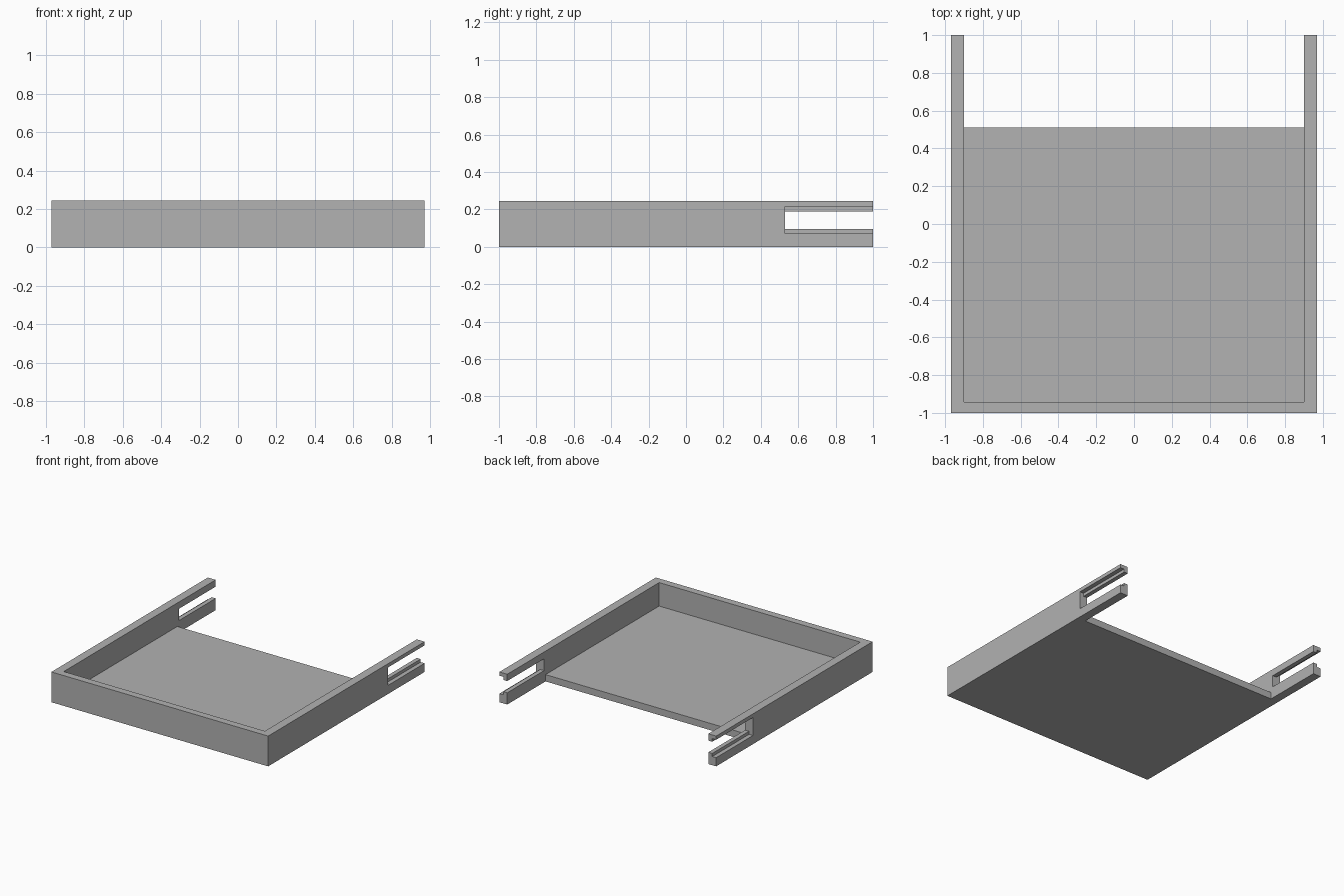
import bpy
import bmesh
from mathutils import Vector

default = bpy.data.objects.get("Cube")
if default:
    bpy.data.objects.remove(default, do_unlink=True)

# Overall sizes
HALF_X, HALF_Y, HEIGHT = 0.97, 1.0, 0.245
INNER_X, INNER_FRONT = 0.90, -0.942
FLOOR_TOP, FLOOR_BACK = 0.055, 0.51
SLOT_START, LEDGE_X = 0.53, 0.935
OVER = 0.1  # how far cutters reach beyond the body

grey = bpy.data.materials.new("mid_grey")
grey.use_nodes = True
colour = (0.445, 0.445, 0.445, 1)
grey.diffuse_color = colour
grey.node_tree.nodes["Principled BSDF"].inputs["Base Color"].default_value = colour


def prism(name, points, sweep):
    """Extrude a closed 3D outline along a vector."""
    bm = bmesh.new()
    face = bm.faces.new([bm.verts.new(p) for p in points])
    out = bmesh.ops.extrude_face_region(bm, geom=[face])
    moved = [v for v in out["geom"] if isinstance(v, bmesh.types.BMVert)]
    bmesh.ops.translate(bm, verts=moved, vec=Vector(sweep))
    bmesh.ops.recalc_face_normals(bm, faces=bm.faces)
    mesh = bpy.data.meshes.new(name)
    bm.to_mesh(mesh)
    bm.free()
    mesh.materials.append(grey)
    obj = bpy.data.objects.new(name, mesh)
    bpy.context.collection.objects.link(obj)
    return obj


def cut(target, cutter):
    """Subtract the cutter and discard it."""
    cutter.hide_render = True
    mod = target.modifiers.new("cut", "BOOLEAN")
    mod.operation, mod.solver, mod.object = "DIFFERENCE", "EXACT", cutter
    bpy.context.view_layer.objects.active = target
    bpy.ops.object.modifier_apply(modifier=mod.name)
    bpy.data.objects.remove(cutter, do_unlink=True)


# Solid block for the tray
tray = prism("tray", [(-HALF_X, -HALF_Y, 0), (HALF_X, -HALF_Y, 0),
                      (HALF_X, HALF_Y, 0), (-HALF_X, HALF_Y, 0)], (0, 0, HEIGHT))

# Cavity above the floor, dropping through behind it to free the two arms
top, back = HEIGHT + OVER, HALF_Y + OVER
side = [(INNER_FRONT, FLOOR_TOP), (FLOOR_BACK, FLOOR_TOP), (FLOOR_BACK, -OVER),
        (back, -OVER), (back, top), (INNER_FRONT, top)]
cut(tray, prism("cavity_cutter", [(-INNER_X, y, z) for y, z in side],
                (2 * INNER_X, 0, 0)))

# Stepped slot in each arm: wide on the outside, narrow on the inside
inside, outside = INNER_X - OVER, HALF_X + OVER
step = [(inside, 0.095), (LEDGE_X, 0.095), (LEDGE_X, 0.07), (outside, 0.07),
        (outside, 0.215), (LEDGE_X, 0.215), (LEDGE_X, 0.19), (inside, 0.19)]
for s in (1, -1):
    cut(tray, prism("slot_cutter", [(s * x, SLOT_START, z) for x, z in step],
                    (0, back - SLOT_START, 0)))
